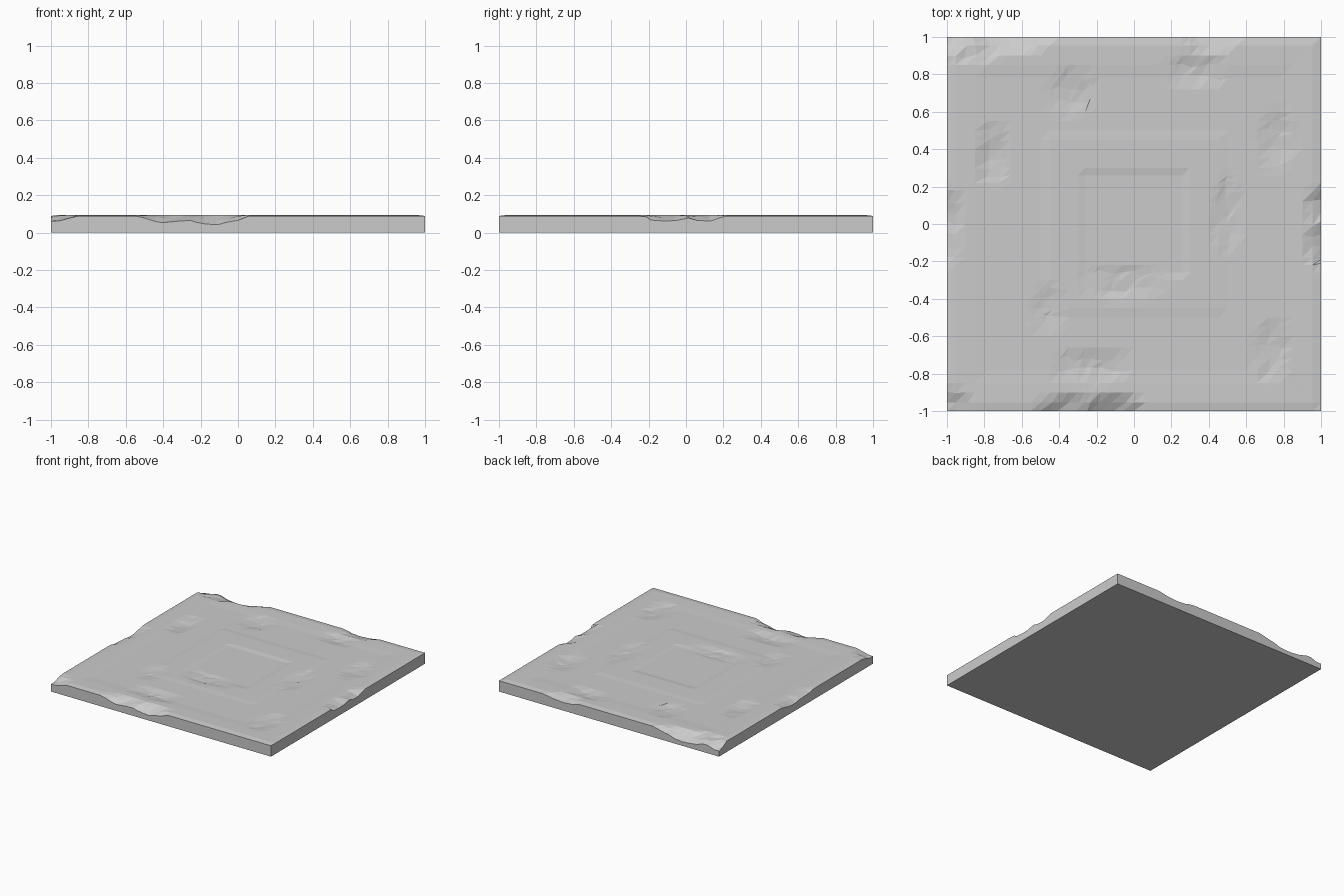
import bpy, bmesh, random
from math import sqrt

random.seed(4)
TOP = 0.095

# Grid lines follow the carved square rings, with even spacing between them
half = [0.0, 0.06, 0.12, 0.18, 0.22, 0.26, 0.30, 0.35, 0.40, 0.45, 0.50, 0.55, 0.60,
        0.66, 0.72, 0.78, 0.85, 0.90, 0.955, 1.0]
coords = [-c for c in reversed(half[1:])] + half
n = len(coords)

# Shallow stepped profile: distance from centre -> depth below the top
RINGS = [(0.0, 0.006), (0.26, 0.006), (0.30, 0.001), (0.45, 0.001), (0.50, 0.004),
         (0.78, 0.004), (0.85, 0.001), (0.955, 0.0), (1.0, 0.006)]

# Chips and dents: x, y, radius x, radius y, depth
CHIPS = [
    (-0.35, -1.0, 0.20, 0.08, 0.035), (-0.12, -1.0, 0.18, 0.08, 0.045),
    (-1.0, -1.0, 0.14, 0.12, 0.035), (-1.0, 1.0, 0.18, 0.10, 0.040),
    (-0.68, 1.0, 0.26, 0.09, 0.050), (0.42, 1.0, 0.15, 0.09, 0.025),
    (1.0, -0.10, 0.08, 0.14, 0.030), (1.0, 0.09, 0.08, 0.12, 0.025),
    (-1.0, 0.03, 0.08, 0.16, 0.025), (-1.0, -0.12, 0.06, 0.12, 0.018),
    (-0.75, 0.38, 0.09, 0.18, 0.014), (0.33, 0.82, 0.18, 0.09, 0.014),
    (-0.33, 0.70, 0.14, 0.12, 0.012), (0.76, 0.45, 0.11, 0.17, 0.012),
    (0.50, 0.05, 0.08, 0.22, 0.012), (-0.06, -0.32, 0.26, 0.09, 0.012),
    (-0.22, -0.76, 0.22, 0.10, 0.014), (0.74, -0.68, 0.10, 0.18, 0.012),
    (-0.46, -0.46, 0.10, 0.14, 0.010), (-0.85, 0.93, 0.16, 0.07, 0.015),
]


def ring_depth(d):
    for (a, da), (b, db) in zip(RINGS, RINGS[1:]):
        if d <= b:
            return da + (db - da) * (d - a) / (b - a)
    return RINGS[-1][1]


def worn_height(x, y):
    chip = 0.0
    for cx, cy, rx, ry, depth in CHIPS:
        r = sqrt(((x - cx) / rx) ** 2 + ((y - cy) / ry) ** 2)
        if r < 1:
            chip = max(chip, depth * min(1, 1.6 * (1 - r)) * random.uniform(0.7, 1.1))
    return TOP - ring_depth(max(abs(x), abs(y))) - chip, chip


# Worn top surface
bm = bmesh.new()
grid = []
for y in coords:
    row = []
    for x in coords:
        z, chip = worn_height(x, y)
        px, py = x, y
        if chip > 0.002:            # jagged facets inside chips
            if abs(x) < 0.95:
                px += random.uniform(-0.015, 0.015)
            if abs(y) < 0.95:
                py += random.uniform(-0.015, 0.015)
        row.append(bm.verts.new((px, py, z)))
    grid.append(row)
for j in range(n - 1):
    for i in range(n - 1):
        a, b, c, d = grid[j][i], grid[j][i + 1], grid[j + 1][i + 1], grid[j + 1][i]
        bm.faces.new((a, b, c))
        bm.faces.new((a, c, d))

# Straight sides and flat underside
loop = (grid[0][:-1] + [r[-1] for r in grid[:-1]] +
        grid[-1][:0:-1] + [r[0] for r in grid[:0:-1]])
base = [bm.verts.new((v.co.x, v.co.y, 0)) for v in loop]
for k in range(len(loop)):
    m = (k + 1) % len(loop)
    bm.faces.new((base[k], base[m], loop[m], loop[k]))
bm.faces.new(base[::-1])
bmesh.ops.recalc_face_normals(bm, faces=bm.faces)

mesh = bpy.data.meshes.new("stone_floor_tile")
bm.to_mesh(mesh)
bm.free()
tile = bpy.data.objects.new("stone_floor_tile", mesh)
bpy.context.collection.objects.link(tile)
